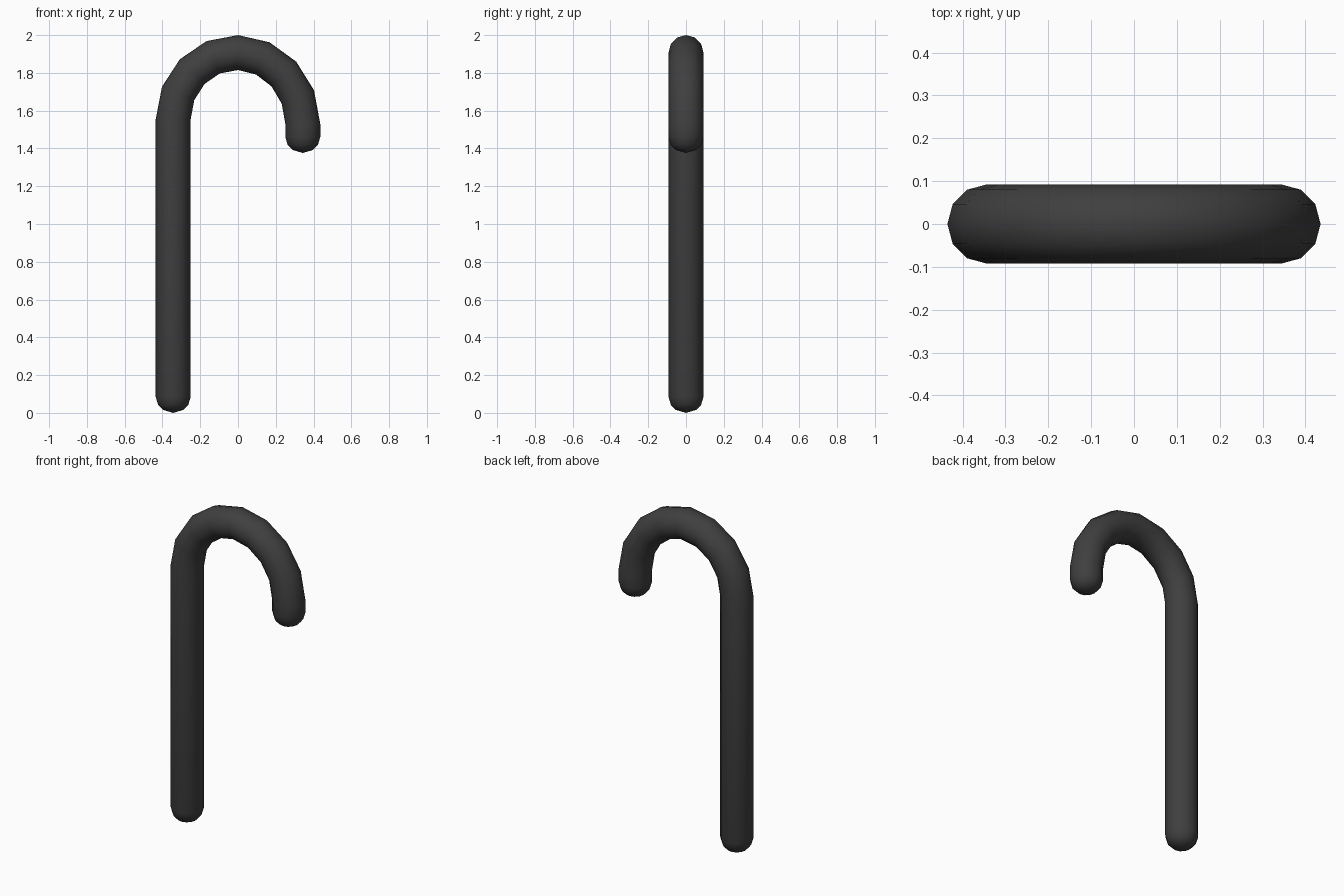
import bpy
import bmesh
from math import cos, sin, pi
from mathutils import Vector

if "Cube" in bpy.data.objects:
    bpy.data.objects.remove(bpy.data.objects["Cube"], do_unlink=True)

SIDES = 12
RADIUS = 0.0925
BEND = 0.343          # half the distance between shaft and hook tip
CAP = 0.085           # height of each rounded end
TIP_Z = 1.376
SIDE = Vector((0, 1, 0))

grey = bpy.data.materials.new("dark_grey")
grey.use_nodes = True
colour = (0.05, 0.05, 0.05, 1)
grey.diffuse_color = colour
grey.node_tree.nodes["Principled BSDF"].inputs["Base Color"].default_value = colour


def cap_rings(x, base_z):
    """Rounded end as (centre, outward direction, radius), tip side first."""
    out = Vector((1 if x > 0 else -1, 0, 0))
    return [(Vector((x, 0, base_z + CAP * (1 - cos(a)))), out, RADIUS * sin(a))
            for a in (pi / 5, pi / 3, pi / 2)]


# Foot and shaft, then the bent handle, then the hook end
rings = cap_rings(-BEND, 0)
for i in range(9):
    a = pi * (1 - i / 8)
    centre_z = 1.555 - 0.025 * i / 8
    rings.append((Vector((BEND * cos(a), 0, centre_z + 0.365 * sin(a))),
                  Vector((cos(a), 0, sin(a))), RADIUS))
rings += reversed(cap_rings(BEND, TIP_Z))

# Skin the rings into one tube
bm = bmesh.new()
loops = []
for centre, out, r in rings:
    loops.append([bm.verts.new(centre + r * (cos(t) * out + sin(t) * SIDE))
                  for t in (2 * pi * k / SIDES for k in range(SIDES))])
for lower, upper in zip(loops, loops[1:]):
    for k in range(SIDES):
        n = (k + 1) % SIDES
        bm.faces.new((lower[k], lower[n], upper[n], upper[k]))

# Close both ends with a fan
for loop, tip in ((loops[0], (-BEND, 0, 0)), (loops[-1], (BEND, 0, TIP_Z))):
    point = bm.verts.new(tip)
    for k in range(SIDES):
        bm.faces.new((loop[k], loop[(k + 1) % SIDES], point))
bmesh.ops.recalc_face_normals(bm, faces=bm.faces)
for face in bm.faces:
    face.smooth = True

mesh = bpy.data.meshes.new("cane")
bm.to_mesh(mesh)
bm.free()
mesh.materials.append(grey)
cane = bpy.data.objects.new("cane", mesh)
bpy.context.collection.objects.link(cane)
